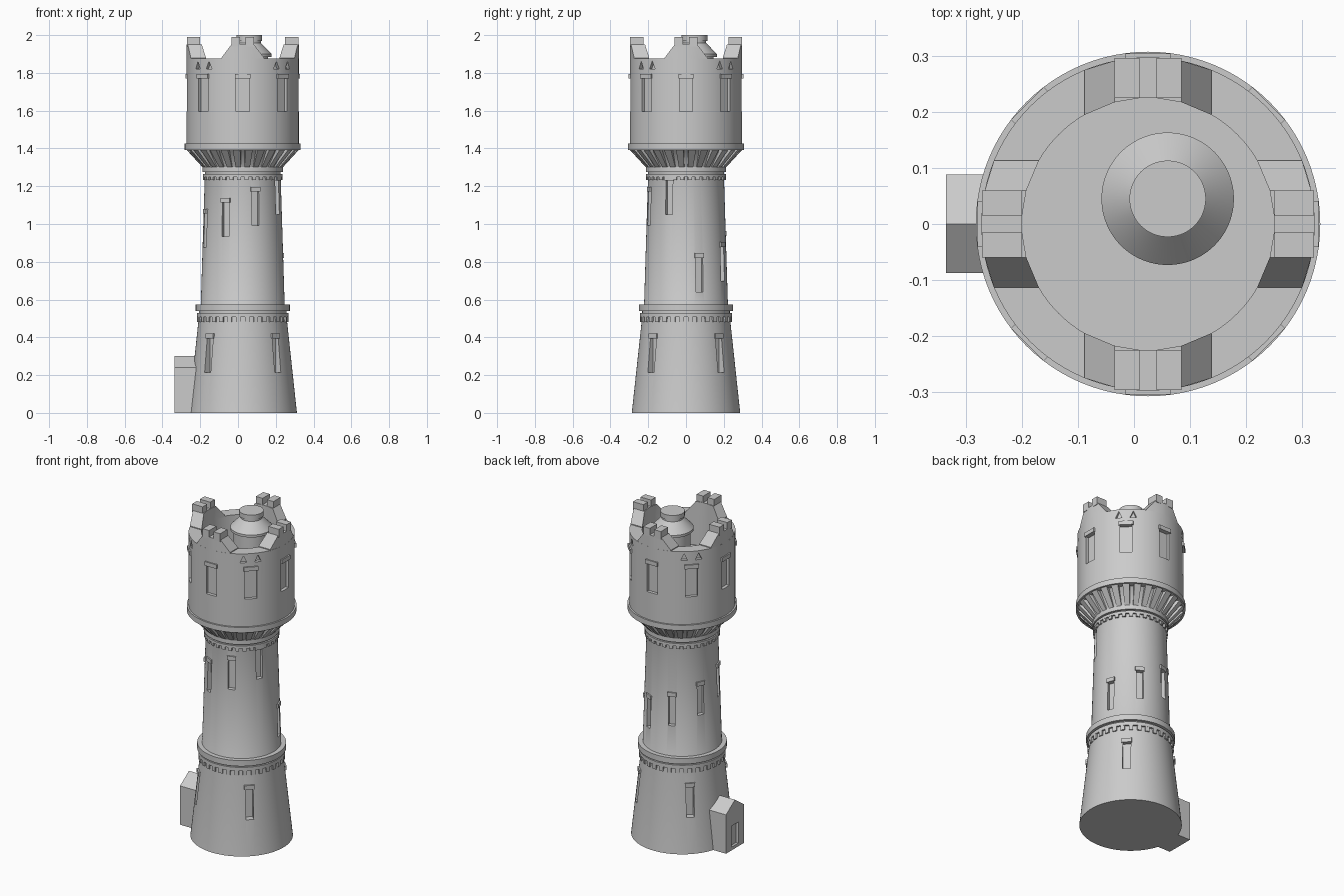
import bpy, bmesh, math
from mathutils import Matrix, Vector

if "Cube" in bpy.data.objects:
    bpy.data.objects.remove(bpy.data.objects["Cube"])

CX = 0.025          # tower axis
SEG = 96
stone = bpy.data.materials.new("grey stone")
stone.diffuse_color = (0.6, 0.6, 0.6, 1)
stone.use_nodes = True
stone.node_tree.nodes["Principled BSDF"].inputs["Base Color"].default_value = stone.diffuse_color


def finish(bm, name):
    bmesh.ops.recalc_face_normals(bm, faces=bm.faces)
    me = bpy.data.meshes.new(name)
    bm.to_mesh(me)
    bm.free()
    me.materials.append(stone)
    me.shade_smooth()
    me.set_sharp_from_angle(angle=math.radians(25))
    ob = bpy.data.objects.new(name, me)
    bpy.context.collection.objects.link(ob)
    return ob


def revolve(name, profile, x=CX, y=0, closed=False):
    """Spin (radius, z) points; open profiles start and end on the axis."""
    bm = bmesh.new()
    rings = []
    for r, z in profile:
        if r == 0:
            rings.append([bm.verts.new((x, y, z))] * SEG)
        else:
            rings.append([bm.verts.new((x + r * math.cos(2 * math.pi * i / SEG),
                                        y + r * math.sin(2 * math.pi * i / SEG), z)) for i in range(SEG)])
    pairs = list(zip(rings, rings[1:])) + ([(rings[-1], rings[0])] if closed else [])
    for a, b in pairs:
        for i in range(SEG):
            j = (i + 1) % SEG
            bm.faces.new(list(dict.fromkeys((a[i], a[j], b[j], b[i]))))
    return finish(bm, name)


def band(name, r0, r1, z0, z1):
    return revolve(name, [(r0, z0), (r1, z0), (r1, z1), (r0, z1)], closed=True)


def place(deg):
    """Local -y points outward, deg counted from the front towards +x."""
    return Matrix.Translation((CX, 0, 0)) @ Matrix.Rotation(math.radians(deg), 4, 'Z')


def hexa(bm, bottom, top, mat=Matrix()):
    lo = [bm.verts.new(mat @ Vector(p)) for p in bottom]
    hi = [bm.verts.new(mat @ Vector(p)) for p in top]
    n = len(lo)
    bm.faces.new(lo[::-1])
    bm.faces.new(hi)
    for i in range(n):
        j = (i + 1) % n
        bm.faces.new((lo[i], lo[j], hi[j], hi[i]))


def box(bm, w, r0, r1, z0, z1, mat):
    foot = [(-w / 2, -r1), (w / 2, -r1), (w / 2, -r0), (-w / 2, -r0)]
    hexa(bm, [(*p, z0) for p in foot], [(*p, z1) for p in foot], mat)


def cut(ob, cutter):
    mod = ob.modifiers.new("cut", 'BOOLEAN')
    mod.operation, mod.solver, mod.object = 'DIFFERENCE', 'EXACT', cutter
    me = bpy.data.meshes.new_from_object(ob.evaluated_get(bpy.context.evaluated_depsgraph_get()))
    ob.modifiers.clear()
    ob.data = me
    me.shade_smooth()
    me.set_sharp_from_angle(angle=math.radians(25))
    bpy.data.objects.remove(cutter)


# Main body: tapered base, shaft, flare, drum and sunken roof floor
tower = revolve("tower_body", [(0, 0), (0.287, 0), (0.232, 0.51), (0.232, 0.55), (0.222, 0.57),
                               (0.2, 1.28), (0.205, 1.3), (0.272, 1.395), (0.297, 1.41),
                               (0.297, 1.875), (0.225, 1.875), (0.225, 1.68), (0, 1.68)])

# Windows as (angle, sill height, height, width, wall radius at sill, at head)
windows = [(45 + 90 * k, 0.215, 0.18, 0.045, 0.264, 0.244) for k in range(4)]
for k in range(8):
    z = 1.05 - 0.0585 * k
    windows.append((64 - 45 * k, z, 0.18, 0.04, 0.222 - 0.031 * (z - 0.57),
                    0.222 - 0.031 * (z - 0.39)))
windows += [(45 * k, 1.595, 0.175, 0.07, 0.297, 0.297) for k in range(8)]

cutters, hoods = bmesh.new(), bmesh.new()
for deg, z, h, w, r0, r1 in windows:
    m = place(deg)
    box(cutters, w, r1 - 0.02, r0 + 0.03, z, z + h, m)
    box(hoods, w + 0.012, r1 - 0.025, r1 + 0.007, z + h, z + h + 0.025, m)
# Small triangular openings between the merlons
for k in range(4):
    for s in (-8, 8):
        tri = [(-0.019, 1.82), (0.019, 1.82), (0, 1.862)]
        hexa(cutters, [(x, -0.33, z) for x, z in tri], [(x, -0.277, z) for x, z in tri],
             place(45 + 90 * k + s))
finish(hoods, "window_hoods")
cut(tower, finish(cutters, "opening_cutter"))

# Ring mouldings
band("lower_ring", 0.215, 0.249, 0.54, 0.575)
band("lower_tooth_band", 0.22, 0.243, 0.508, 0.53)
band("upper_ring", 0.19, 0.213, 1.275, 1.302)
band("upper_tooth_band", 0.19, 0.211, 1.25, 1.266)
band("drum_ring", 0.26, 0.307, 1.392, 1.425)


# Teeth hanging under the bands
def teeth(name, count, w, r0, r1, z0, z1):
    bm = bmesh.new()
    for i in range(count):
        box(bm, w, r0, r1, z0, z1, place(360 * (i + 0.5) / count))
    finish(bm, name)


teeth("lower_teeth", 32, 0.024, 0.22, 0.2425, 0.48, 0.515)
teeth("upper_teeth", 32, 0.021, 0.19, 0.2105, 1.232, 1.255)

# Sloping corbels under the drum
bm = bmesh.new()
for i in range(28):
    a, b = 0.014, 0.02
    hexa(bm, [(-a, -0.212, 1.3), (a, -0.212, 1.3), (a, -0.195, 1.3), (-a, -0.195, 1.3)],
         [(-b, -0.299, 1.395), (b, -0.299, 1.395), (b, -0.25, 1.395), (-b, -0.25, 1.395)],
         place(360 * (i + 0.5) / 28))
finish(bm, "corbels")

# Merlons: sloped shoulders with two blocks on top, on four sides
bm = bmesh.new()
steps = [(-0.113, 1.88), (-0.06, 1.95), (-0.015, 1.95), (0.015, 1.95), (0.06, 1.95), (0.113, 1.88)]
for k in range(4):
    m = place(90 * k)
    rows = []
    for t, z in steps:
        out, inn = -math.sqrt(0.297 ** 2 - t * t), -math.sqrt(0.225 ** 2 - t * t)
        rows.append([bm.verts.new(m @ Vector(p)) for p in
                     ((t, out, 1.87), (t, out, z), (t, inn, z), (t, inn, 1.87))])
    for a, b in zip(rows, rows[1:]):
        for i in range(4):
            j = (i + 1) % 4
            bm.faces.new((a[i], a[j], b[j], b[i]))
    bm.faces.new(rows[0])
    bm.faces.new(rows[-1][::-1])
    for s in (-0.0375, 0.0375):
        box(bm, 0.045, 0.225, 0.296, 1.94, 1.99, m @ Matrix.Translation((s, 0, 0)))
finish(bm, "merlons")

# Roof turret with conical cap
revolve("roof_turret", [(0, 1.67), (0.1, 1.67), (0.1, 1.885), (0.118, 1.885), (0.118, 1.9),
                        (0.062, 1.958), (0.062, 1.968), (0.068, 1.97), (0.068, 2.0), (0, 2.0)],
        x=0.06, y=0.045)

# Gabled porch with recessed doorway
bm = bmesh.new()
gable = [(-0.087, 0), (0.088, 0), (0.088, 0.24), (0, 0.3), (-0.087, 0.24)]
hexa(bm, [(-0.335, y, z) for y, z in gable], [(-0.18, y, z) for y, z in gable])
porch = finish(bm, "porch")
bm = bmesh.new()
door = [(-0.032, 0.02), (0.032, 0.02), (0.032, 0.15), (-0.032, 0.15)]
hexa(bm, [(-0.36, y, z) for y, z in door], [(-0.32, y, z) for y, z in door])
cut(porch, finish(bm, "door_cutter"))
